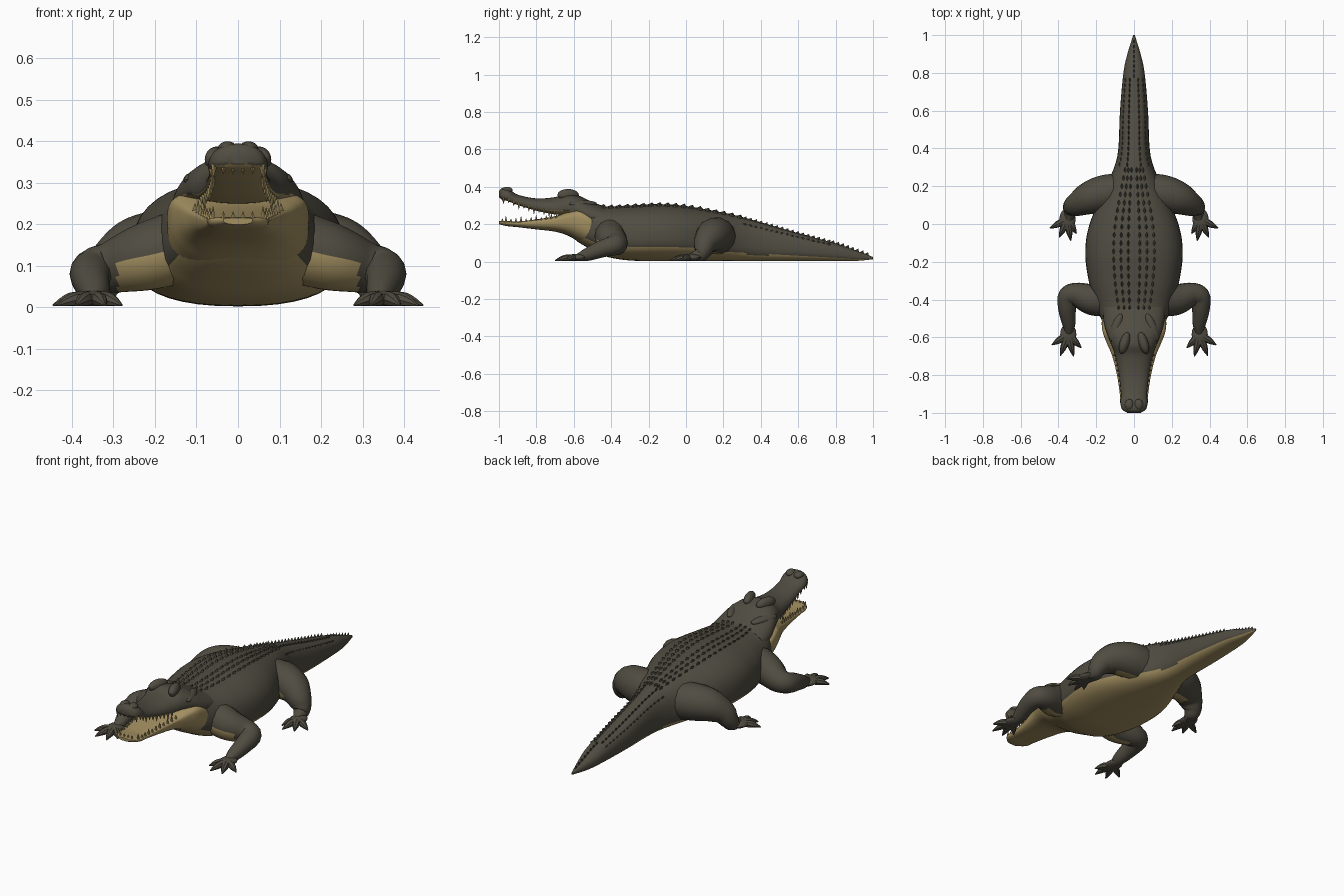
import bpy, bmesh, math
from mathutils import Vector, Matrix

if "Cube" in bpy.data.objects:
    bpy.data.objects.remove(bpy.data.objects["Cube"])


def material(name, rgb):
    m = bpy.data.materials.new(name)
    m.use_nodes = True
    m.diffuse_color = (*rgb, 1)
    bsdf = m.node_tree.nodes["Principled BSDF"]
    bsdf.inputs["Base Color"].default_value = (*rgb, 1)
    bsdf.inputs["Roughness"].default_value = 0.8
    return m


HIDE = material("dark olive hide", (0.08, 0.072, 0.053))
BELLY = material("tan belly", (0.37, 0.28, 0.12))


def spline(rows, n=6):
    """Catmull-Rom samples through rows of numbers."""
    out = []
    for i in range(len(rows) - 1):
        quad = [rows[max(i - 1, 0)], rows[i], rows[i + 1], rows[min(i + 2, len(rows) - 1)]]
        for k in range(n):
            t = k / n
            out.append([b + 0.5 * t * (c - a + t * (2*a - 5*b + 4*c - d + t * (3 * (b - c) + d - a)))
                        for a, b, c, d in zip(*quad)])
    return out + [list(rows[-1])]


def finish(bm, name, mats, rule=None, angle=40):
    bmesh.ops.recalc_face_normals(bm, faces=bm.faces)
    if rule:
        for f in bm.faces:
            f.material_index = int(rule(f.calc_center_median(), f.normal))
    me = bpy.data.meshes.new(name)
    bm.to_mesh(me)
    bm.free()
    ob = bpy.data.objects.new(name, me)
    bpy.context.collection.objects.link(ob)
    for m in mats:
        me.materials.append(m)
    bpy.ops.object.select_all(action='DESELECT')
    ob.select_set(True)
    bpy.context.view_layer.objects.active = ob
    bpy.ops.object.shade_smooth_by_angle(angle=math.radians(angle))


def skin(bm, rings):
    """Bridge closed rings and cap both ends."""
    vs = [[bm.verts.new(p) for p in r] for r in rings]
    n = len(vs[0])
    for a, b in zip(vs, vs[1:]):
        for i in range(n):
            bm.faces.new((a[i], a[(i + 1) % n], b[(i + 1) % n], b[i]))
    bm.faces.new(vs[0])
    bm.faces.new(vs[-1])


def power(v, p):
    return math.copysign(abs(v) ** p, v)


def section(row, mid, p, count=40):
    """Squarish cross-section whose widest line lies at a fraction of its height."""
    y, w, lo, hi = row
    zc = lo + mid * (hi - lo)
    ring = []
    for i in range(count):
        a = math.tau * i / count
        s = power(math.sin(a), p)
        ring.append((w * power(math.cos(a), p), y, zc + s * (hi - zc if s > 0 else zc - lo)))
    return ring


def tube(bm, points, n=5, count=14):
    """Limb through (x, y, z, radius) points, flattened where it meets the ground."""
    path = spline(points, n)
    rings = []
    for i, (x, y, z, r) in enumerate(path):
        d = Vector(path[min(i + 1, len(path) - 1)][:3]) - Vector(path[max(i - 1, 0)][:3])
        side = d.cross(Vector((0, 0, 1))).normalized()
        up = side.cross(d).normalized()
        ring = []
        for k in range(count):
            a = math.tau * k / count
            q = Vector((x, y, z)) + r * (math.cos(a) * side + math.sin(a) * up)
            q.z = max(q.z, 0.003)
            ring.append(q)
        rings.append(ring)
    skin(bm, rings)


# Body and tail: y, half width, bottom, top
BODY = spline([(1, .004, .012, .025), (.9, .035, .003, .062), (.8, .056, .003, .097),
               (.6, .074, .003, .152), (.4, .083, .003, .21), (.3, .105, .003, .238),
               (.2, .15, .003, .262), (0, .235, .003, .297), (-.15, .258, .003, .307),
               (-.3, .24, .006, .3), (-.42, .205, .025, .295), (-.5, .175, .062, .305),
               (-.57, .14, .1, .315), (-.62, .1, .14, .3)], 8)


def body_colour(c, n):
    edge = 0.008 + 0.052 * max(0, min(1, (0.25 - c.y) / 0.4)) + 0.4 * max(0, -0.4 - c.y)
    return n.z < -0.5 or c.z < edge


bm = bmesh.new()
skin(bm, [section(r, 0.4, 0.82) for r in BODY])
finish(bm, "body_and_tail", [HIDE, BELLY], body_colour)

# Upper head and snout
UPPER = spline([(-.44, .165, .2, .295), (-.52, .16, .21, .328), (-.58, .143, .24, .355),
                (-.64, .12, .25, .366), (-.7, .1, .252, .345), (-.8, .08, .272, .338),
                (-.9, .069, .303, .358), (-.95, .072, .322, .39), (-.985, .06, .333, .393),
                (-1, .028, .345, .375)])
bm = bmesh.new()
skin(bm, [section(r, 0.28, 0.92) for r in UPPER])
finish(bm, "upper_head", [HIDE, BELLY], lambda c, n: n.z < -0.6)

# Lower jaw with bulging cheeks
LOWER = spline([(-.43, .13, .07, .19), (-.5, .168, .075, .25), (-.57, .166, .105, .285),
                (-.63, .144, .138, .268), (-.7, .115, .16, .243), (-.8, .09, .172, .226),
                (-.9, .075, .184, .215), (-.96, .07, .19, .218), (-1, .035, .2, .216)])
bm = bmesh.new()
skin(bm, [section(r, 0.72, 0.7) for r in LOWER])
finish(bm, "lower_jaw", [BELLY])


def lookup(table, y):
    for a, b in zip(table, table[1:]):
        if b[0] <= y <= a[0]:
            t = (a[0] - y) / (a[0] - b[0])
            return [p + t * (q - p) for p, q in zip(a, b)]


def cone(bm, at, radius, height, sign):
    flip = Matrix.Rotation(math.pi * (sign < 0), 4, 'X')
    bmesh.ops.create_cone(bm, cap_ends=True, segments=6, radius1=radius, radius2=0.001,
                          depth=height, matrix=Matrix.Translation(at) @ flip)


# Teeth, alternating long and short, along both jaws
for name, table, mid, sign in (("upper_teeth", UPPER, .12, -1), ("lower_teeth", LOWER, .88, 1)):
    bm = bmesh.new()
    for i in range(11):
        y = -0.975 + i * 0.027 + (0.012 if sign > 0 else 0)
        _, w, lo, hi = lookup(table, y)
        h = (0.036, 0.02, 0.027)[i % 3]
        z = lo + mid * (hi - lo) + sign * h * 0.3
        for s in (1, -1):
            cone(bm, (s * w * 0.88, y, z), 0.008, h, sign)
    for x in (-.035, -.012, .012, .035):
        cone(bm, (x, -.982, .333 if sign < 0 else .22), 0.008, 0.022, sign)
    finish(bm, name, [BELLY])


def blob(bm, at, size, turn=0):
    m = Matrix.Translation(at) @ Matrix.Rotation(turn, 4, 'Z') @ Matrix.Diagonal((*size, 1))
    bmesh.ops.create_uvsphere(bm, u_segments=16, v_segments=10, radius=1, matrix=m)


# Eye bumps, rear skull ridges and nostrils
bm = bmesh.new()
for s in (1, -1):
    blob(bm, (s * .05, -.63, .357), (.026, .06, .031), s * 0.3)
    blob(bm, (s * .095, -.55, .308), (.026, .08, .02), s * 0.35)
    blob(bm, (s * .025, -.957, .382), (.024, .03, .018))
finish(bm, "eye_bumps_and_nostrils", [HIDE])

# Keeled scutes in rows on the back and tail
bm = bmesh.new()


def scute(y, frac, length, width, height):
    _, w, lo, hi = lookup(BODY, y)
    zc = lo + 0.4 * (hi - lo)
    z = zc + (hi - zc) * (1 - frac ** (2 / 0.82)) ** 0.41
    slope = Matrix.Rotation(-0.2 if y > 0.1 else 0, 4, 'X')
    tilt = Matrix.Rotation(frac * 0.8 * (1 if width > 0 else -1), 4, 'Y')
    m = slope @ tilt @ Matrix.Diagonal((abs(width), length, height, 1))
    at = Vector((math.copysign(frac * w, width), y, z))
    base = [bm.verts.new(at + m @ Vector(p)) for p in ((-1, 0, -.5), (0, -1, -.5), (1, 0, -.5), (0, 1, -.5))]
    tip = bm.verts.new(at + m @ Vector((0, .5, 1)))
    for i in range(4):
        bm.faces.new((base[i], base[(i + 1) % 4], tip))
    bm.faces.new(base[::-1])


for s in (1, -1):
    for i in range(18):
        for frac in (.12, .27, .42):
            scute(-.45 + i * .043, frac, .024, s * .011, .011)
    for i in range(17):
        scute(.31 + i * .028, .35, .02, s * .007, .014)
        scute(.31 + i * .028, .75, .018, s * .006, .006)
for i in range(8):
    scute(.78 + i * .026, 0, .018, .006, .013)
finish(bm, "back_scutes", [HIDE], angle=20)


def leg(name, limb, palm, toes, s, inner):
    bm = bmesh.new()
    tube(bm, [(s * x, y, z, r) for x, y, z, r in limb])
    px, py = palm
    blob(bm, (s * px, py, .022), (.043, .06, .019))
    for tx, ty in toes:
        mx, my = px + (tx - px) * .55, py + (ty - py) * .55
        tube(bm, [(s * px, py, .02, .017), (s * mx, my, .018, .018), (s * tx, ty, .005, .003)], 4, 8)
    finish(bm, name, [HIDE, BELLY],
           lambda c, n: abs(c.x) < inner and .02 < c.z < .14 and n.z < 0.1 and n.y < 0.2)


# Four legs with spread, clawed toes
for side, s in (("left", 1), ("right", -1)):
    leg(side + "_front_leg",
        [(.13, -.4, .15, .09), (.22, -.4, .122, .083), (.3, -.375, .098, .065), (.348, -.385, .087, .055),
         (.354, -.45, .068, .047), (.345, -.53, .037, .035), (.345, -.58, .022, .019)],
        (.348, -.585), [(.28, -.655), (.32, -.7), (.39, -.697), (.435, -.64)], s, .29)
    leg(side + "_hind_leg",
        [(.06, .17, .13, .1), (.16, .16, .14, .098), (.24, .135, .133, .087), (.3, .105, .1, .066),
         (.328, .09, .06, .05), (.335, .07, .033, .038), (.345, .02, .022, .02)],
        (.352, .025), [(.305, -.05), (.335, -.088), (.395, -.07), (.445, -.022)], s, .24)
